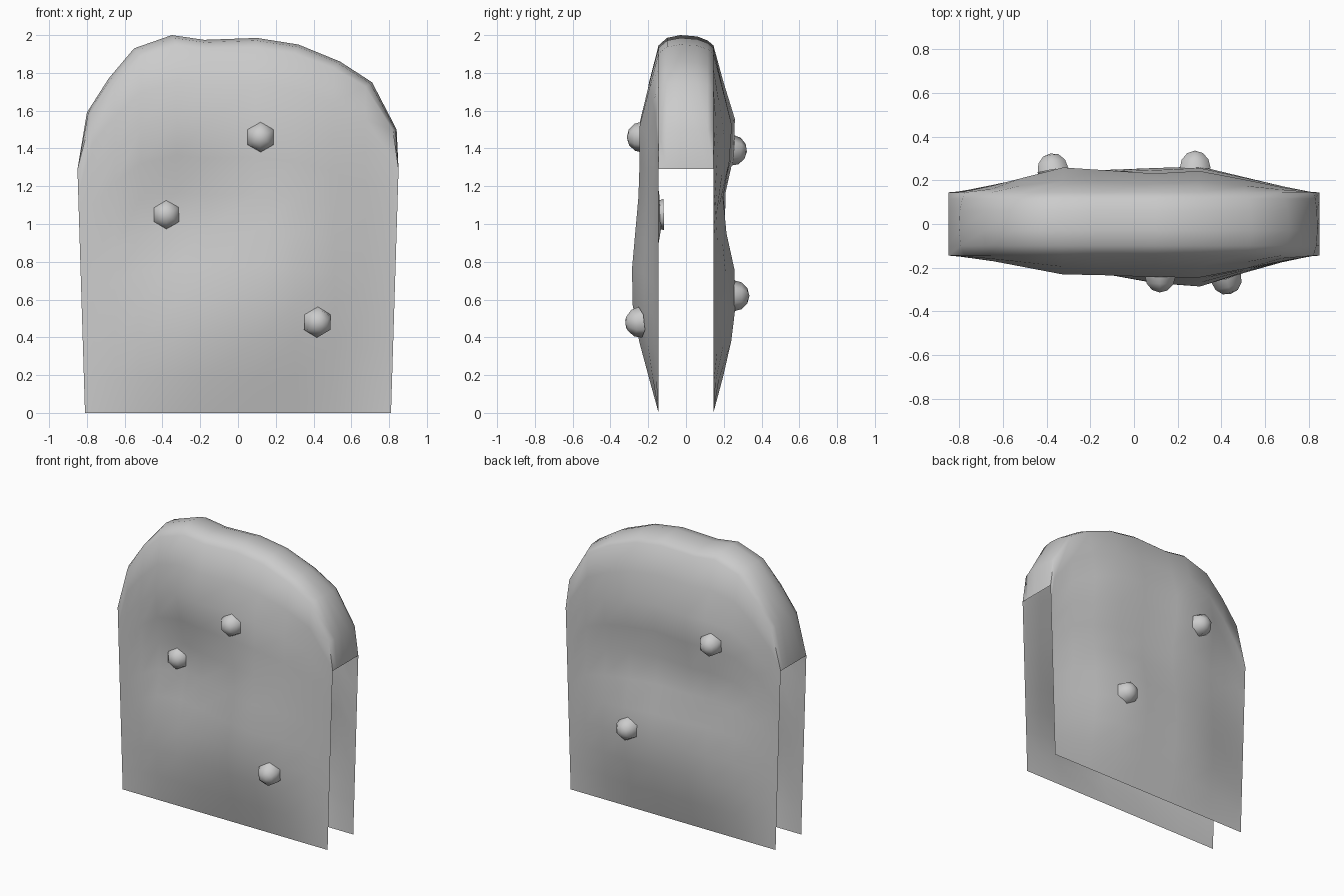
import bpy, bmesh, math
from mathutils import Vector, Matrix

if "Cube" in bpy.data.objects:
    bpy.data.objects.remove(bpy.data.objects["Cube"])

grey = bpy.data.materials.new("plain grey")
grey.diffuse_color = (0.6, 0.6, 0.6, 1)
grey.use_nodes = True
grey.node_tree.nodes["Principled BSDF"].inputs["Base Color"].default_value = grey.diffuse_color

HALF_GAP = 0.145   # half depth at the open edges
HALF_W = 0.85

# Arch outline (x, z), left to right
ARCH = [(-.85, 1.29), (-.80, 1.59), (-.685, 1.77), (-.55, 1.93), (-.35, 2.0), (-.18, 1.975),
        (.1, 1.985), (.32, 1.95), (.54, 1.86), (.71, 1.75), (.84, 1.5), (.85, 1.29)]

# Soft lumps and dents per side: (amount, x, z, radius x, radius z)
LUMPS = {-1: [(.045, .26, .70, .35, .35), (-.115, -.38, 1.05, .35, .35), (-.03, -.45, .45, .4, .4)],
         1: [(-.055, 0, 1.08, 2, .22), (.02, -.32, 1.4, .3, .3), (.02, .3, .66, .3, .3),
             (-.02, 0, 1.5, .2, .5)]}


def arch_height(x):
    for (x0, z0), (x1, z1) in zip(ARCH, ARCH[1:]):
        if x0 <= x <= x1:
            return z0 + (z1 - z0) * (x - x0) / (x1 - x0)
    return 1.29


def depth(x, z, top, side):
    """Distance of a panel from the middle plane."""
    edge = (min(1, max(0, HALF_W - abs(x)) / .5) * min(1, (z / .45) ** .8)
            * min(1, max(0, top - z) / .38))
    bulge = .1
    for a, cx, cz, rx, rz in LUMPS[side]:
        bulge += a * math.exp(-((x - cx) / rx) ** 2 - ((z - cz) / rz) ** 2)
    return HALF_GAP + edge * bulge


def crown_point(x, z, y, pull):
    """Arch point pulled inwards towards the arch centre."""
    k = pull * (z - 1.29) / .7
    return Vector((x * (1 - k), y, z + (1.29 - z) * k))


def finish(bm, name):
    mesh = bpy.data.meshes.new(name)
    bmesh.ops.recalc_face_normals(bm, faces=bm.faces)
    bm.to_mesh(mesh)
    bm.free()
    mesh.materials.append(grey)
    obj = bpy.data.objects.new(name, mesh)
    bpy.context.collection.objects.link(obj)
    bpy.context.view_layer.objects.active = obj
    obj.select_set(True)
    bpy.ops.object.shade_smooth_by_angle(angle=math.radians(60))
    obj.select_set(False)
    return obj


# Cover: one sheet running up the front, over the arch and down the back
ROWS = 10
CROWN = [(-.145, .075), (-.1, .02), (-.03, 0), (.06, .01), (.115, .04), (.145, .075)]


def panel_column(x, z, side):
    rim = crown_point(x, z, 0, .075)
    pts = []
    for i in range(ROWS):
        t = i / ROWS
        h = rim.z * t
        bottom = x * .953
        px = bottom + (rim.x - bottom) * t
        pts.append(Vector((px, side * depth(x, h, rim.z, side), h)))
    return pts


bm = bmesh.new()
columns = []
for x, z in ARCH:
    path = panel_column(x, z, -1)
    path += [crown_point(x, z, y, pull) for y, pull in CROWN]
    path += reversed(panel_column(x, z, 1))
    columns.append([bm.verts.new(p) for p in path])
for a, b in zip(columns, columns[1:]):
    for i in range(len(a) - 1):
        bm.faces.new((a[i], b[i], b[i + 1], a[i + 1]))
finish(bm, "cover")


# Studs: low-poly domes sitting on the panels
def stud(name, x, z, side, sink=.01):
    top = arch_height(x)
    e = .06
    y = side * (depth(x, z, top, side) - sink)
    dx = (depth(x + e, z, top, side) - depth(x - e, z, top, side)) / (2 * e)
    dz = (depth(x, z + e, top, side) - depth(x, z - e, top, side)) / (2 * e)
    normal = Vector((-dx, side, -dz)).normalized()
    bm = bmesh.new()
    bmesh.ops.create_uvsphere(bm, u_segments=6, v_segments=6, radius=.082,
                              matrix=Matrix.Rotation(math.radians(30), 4, 'Z'))
    bmesh.ops.delete(bm, geom=[v for v in bm.verts if v.co.z < -.001], context='VERTS')
    turn = normal.to_track_quat('Z', 'X').to_matrix().to_4x4()
    bm.transform(Matrix.Translation((x, y, z)) @ turn)
    finish(bm, name)


for n, (x, z) in enumerate([(.12, 1.46), (-.38, 1.05), (.42, .48)]):
    stud(f"front_stud_{n + 1}", x, z, -1)
for n, (x, z) in enumerate([(-.37, 1.39), (.28, .62)]):
    stud(f"back_stud_{n + 1}", x, z, 1)
